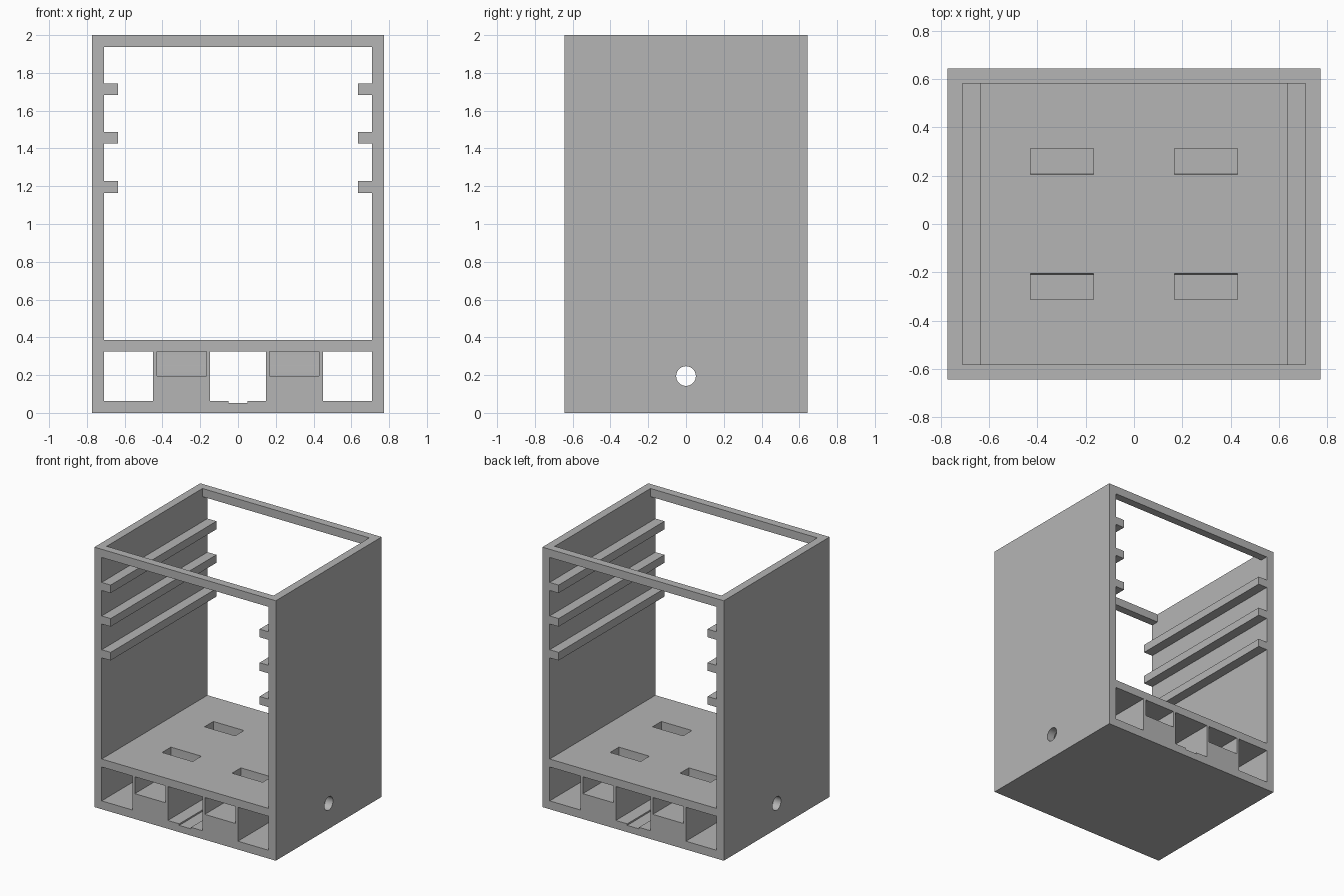
import bpy, bmesh
from mathutils import Matrix, Vector

cube = bpy.data.objects.get("Cube")
if cube:
    bpy.data.objects.remove(cube, do_unlink=True)

W, D, H = 0.772, 0.643, 2.0          # half width, half depth, height
IN_X, IN_Y = 0.71, 0.582             # inner half width and depth
FLOOR, CEIL, BASE = 0.386, 0.325, 0.064
OVER = 0.1                           # how far cutters poke out

grey = bpy.data.materials.new("plain_grey")
grey.use_nodes = True
grey.diffuse_color = (0.46, 0.46, 0.46, 1)
grey.node_tree.nodes["Principled BSDF"].inputs["Base Color"].default_value = grey.diffuse_color


def finish(name, bm):
    bmesh.ops.recalc_face_normals(bm, faces=bm.faces)
    mesh = bpy.data.meshes.new(name)
    bm.to_mesh(mesh)
    bm.free()
    mesh.materials.append(grey)
    obj = bpy.data.objects.new(name, mesh)
    bpy.context.collection.objects.link(obj)
    return obj


def prism(name, profile, axis, start, end):
    """Extrude a profile along x (points are y, z) or along y (points are x, z)."""
    bm = bmesh.new()
    if axis == "x":
        verts = [bm.verts.new((start, a, b)) for a, b in profile]
        step = Vector((end - start, 0, 0))
    else:
        verts = [bm.verts.new((a, start, b)) for a, b in profile]
        step = Vector((0, end - start, 0))
    face = bm.faces.new(verts)
    out = bmesh.ops.extrude_face_region(bm, geom=[face])
    bmesh.ops.translate(bm, vec=step, verts=[g for g in out["geom"] if isinstance(g, bmesh.types.BMVert)])
    return finish(name, bm)


def rect(a0, a1, b0, b1):
    return [(a0, b0), (a1, b0), (a1, b1), (a0, b1)]


def cut(target, cutter):
    cutter.hide_render = True
    mod = target.modifiers.new("cut", "BOOLEAN")
    mod.operation, mod.solver, mod.object = "DIFFERENCE", "EXACT", cutter
    bpy.context.view_layer.objects.active = target
    bpy.ops.object.modifier_apply(modifier=mod.name)
    bpy.data.objects.remove(cutter, do_unlink=True)


# Solid outer block
cabinet = prism("cabinet_body", rect(-W, W, 0, H), "y", -D, D)

# Main bay, whose outline leaves three shelf rails on each side
RAIL_X, RAIL_H = 0.634, 0.062
half = [(IN_X, FLOOR)]
for z in (1.165, 1.425, 1.683):
    half += [(IN_X, z), (RAIL_X, z), (RAIL_X, z + RAIL_H), (IN_X, z + RAIL_H)]
half.append((IN_X, 1.937))
bay = half + [(-x, z) for x, z in reversed(half)]
cut(cabinet, prism("bay_cutter", bay, "y", -D - OVER, D + OVER))

# Open top
cut(cabinet, prism("top_cutter", rect(-IN_X, IN_X, 1.9, H + OVER), "y", -IN_Y, IN_Y))

# Side tunnels through the base
for s in (-1, 1):
    cut(cabinet, prism("tunnel_cutter", rect(s * 0.45, s * IN_X, BASE, CEIL), "y", -D - OVER, D + OVER))

# Middle tunnel with a shallow groove in its floor
mid = [(0.147, CEIL), (0.147, BASE), (0.05, BASE), (0.05, 0.052)]
mid += [(-x, z) for x, z in reversed(mid)]
cut(cabinet, prism("middle_tunnel_cutter", mid, "y", -D - OVER, D + OVER))

# Four ducts leading from the front and back faces up through the bay floor
for sy in (-1, 1):
    duct = [(D + OVER, 0.195), (0.212, 0.195), (0.21, 0.25), (0.205, 0.3),
            (0.205, FLOOR + OVER), (0.312, FLOOR + OVER), (0.312, CEIL), (D + OVER, CEIL)]
    duct = [(sy * y, z) for y, z in duct]
    for sx in (-1, 1):
        cut(cabinet, prism("duct_cutter", duct, "x", sx * 0.168, sx * 0.428))

# Round cable hole across the whole base
bm = bmesh.new()
bmesh.ops.create_cone(bm, cap_ends=True, segments=48, radius1=0.052, radius2=0.052, depth=2,
                      matrix=Matrix.Translation((0, 0, 0.195)) @ Matrix.Rotation(1.5707963, 4, "Y"))
cut(cabinet, finish("hole_cutter", bm))

# Smooth the hole only, keeping every corner sharp
bpy.ops.object.select_all(action="DESELECT")
cabinet.select_set(True)
bpy.context.view_layer.objects.active = cabinet
bpy.ops.object.shade_smooth_by_angle(angle=0.35)
